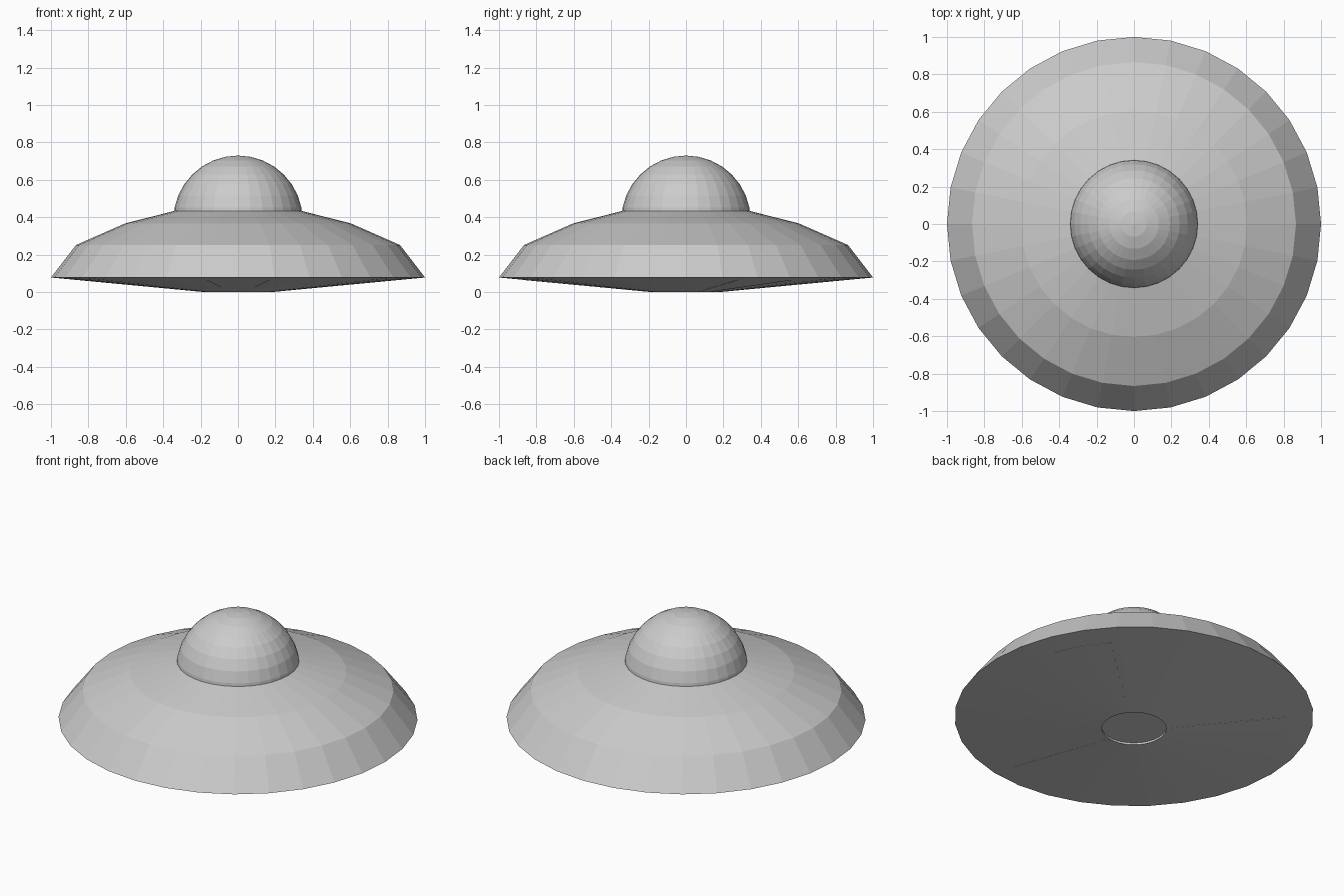
import bpy, bmesh
from math import sin, cos, pi, radians

if "Cube" in bpy.data.objects:
    bpy.data.objects.remove(bpy.data.objects["Cube"])

SIDES = 32


def finish(name, bm):
    bmesh.ops.remove_doubles(bm, verts=bm.verts, dist=1e-5)
    bmesh.ops.recalc_face_normals(bm, faces=bm.faces)
    mesh = bpy.data.meshes.new(name)
    bm.to_mesh(mesh)
    bm.free()
    obj = bpy.data.objects.new(name, mesh)
    bpy.context.collection.objects.link(obj)
    return obj


def lathe(name, profile):
    """Spin an (r, z) profile around the z axis."""
    bm = bmesh.new()
    verts = [bm.verts.new((r, 0, z)) for r, z in profile]
    edges = [bm.edges.new(pair) for pair in zip(verts, verts[1:])]
    bmesh.ops.spin(bm, geom=verts + edges, cent=(0, 0, 0), axis=(0, 0, 1),
                   angle=2 * pi, steps=SIDES)
    return finish(name, bm)


# Saucer hull with a shallow round recess underneath
lathe("saucer_hull", [(0, 0.012), (0.18, 0.012), (0.18, 0), (1, 0.078),
                      (0.866, 0.252), (0.604, 0.367), (0.34, 0.434)])

# Cockpit dome: upper part of a sphere seated in the hull
R, CZ = 0.346, 0.384
lathe("cockpit_dome", [(R * cos(i * pi / 16), CZ + R * sin(i * pi / 16))
                       for i in range(0, 8)] + [(0, CZ + R)])


# Three wedge-shaped landing gear doors lying flush with the belly
def belly_door(name, heading):
    bm = bmesh.new()
    rows = []
    for drop in (0.001, -0.003):
        for r in (0.185, 0.86):
            z = (r - 0.18) * 0.078 / 0.82 - drop
            rows.append([bm.verts.new((r * cos(heading + a), r * sin(heading + a), max(z, 0)))
                         for a in (-pi / 16, 0, pi / 16)])
    low_in, low_out, top_in, top_out = rows
    for a, b in ((low_in, low_out), (low_out, top_out), (top_out, top_in), (top_in, low_in)):
        for i in range(2):
            bm.faces.new((a[i], a[i + 1], b[i + 1], b[i]))
    for i in (0, 2):
        bm.faces.new((low_in[i], low_out[i], top_out[i], top_in[i]))
    finish(name, bm)


for label, deg in (("front", -90), ("right", 30), ("left", 150)):
    belly_door(label + "_landing_door", radians(deg))
